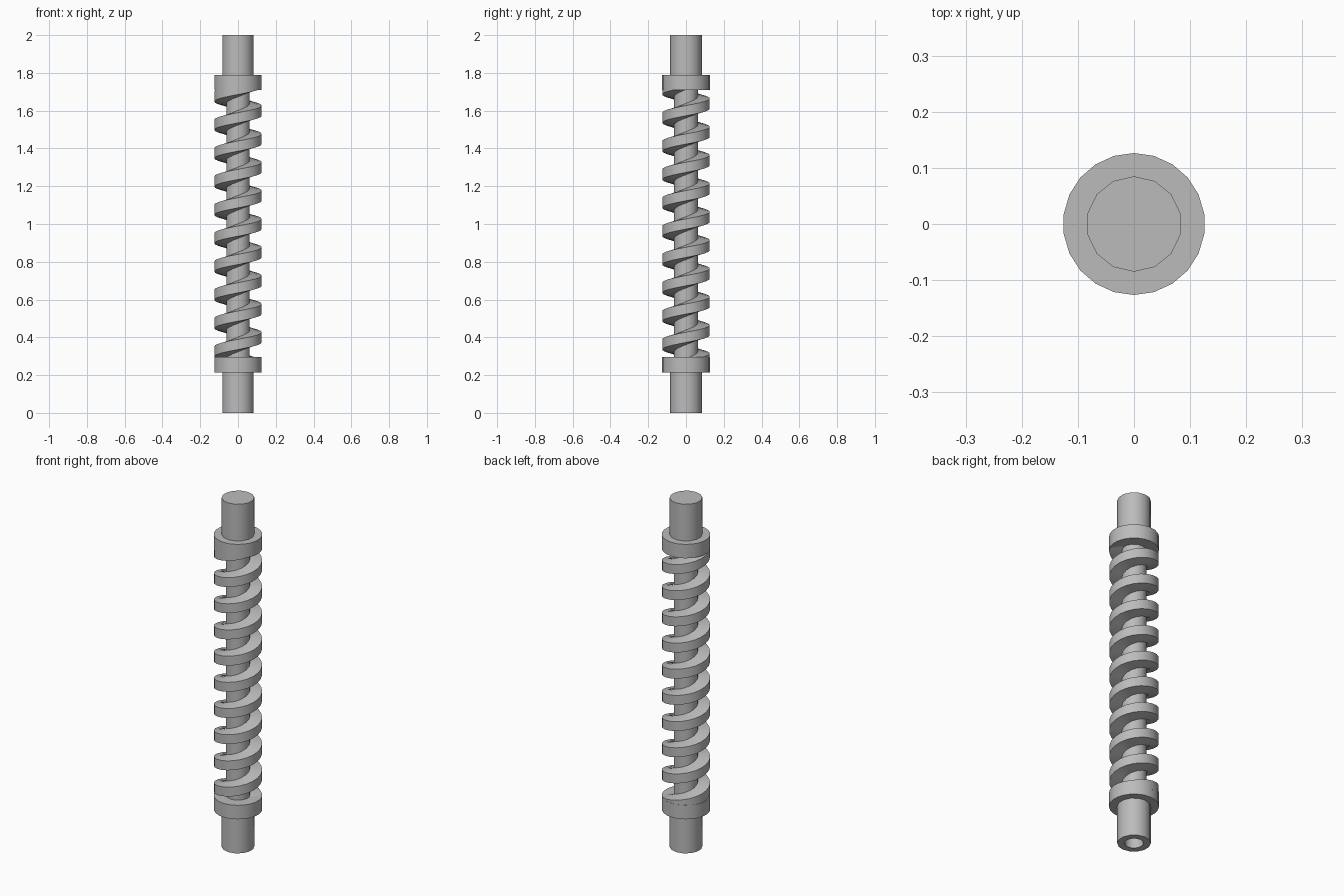
import bpy
import bmesh
from math import cos, sin, pi, radians

if "Cube" in bpy.data.objects:
    bpy.data.objects.remove(bpy.data.objects["Cube"], do_unlink=True)

# One plain steel colour
steel = bpy.data.materials.new("steel_grey")
steel.use_nodes = True
colour = (0.5, 0.5, 0.5, 1)
steel.diffuse_color = colour
steel.node_tree.nodes["Principled BSDF"].inputs["Base Color"].default_value = colour


def finish(name, bm):
    bmesh.ops.recalc_face_normals(bm, faces=bm.faces)
    mesh = bpy.data.meshes.new(name)
    bm.to_mesh(mesh)
    bm.free()
    mesh.materials.append(steel)
    obj = bpy.data.objects.new(name, mesh)
    bpy.context.collection.objects.link(obj)
    bpy.ops.object.select_all(action="DESELECT")
    obj.select_set(True)
    bpy.context.view_layer.objects.active = obj
    bpy.ops.object.shade_smooth_by_angle(angle=radians(30))
    return obj


def lathe(name, profile, sides):
    """Turn a (radius, height) profile round z and cap its open ends."""
    bm = bmesh.new()
    rings = []
    for r, z in profile:
        angles = [pi / 2 + 2 * pi * i / sides for i in range(sides)]
        rings.append([bm.verts.new((r * cos(a), r * sin(a), z)) for a in angles])
    for low, high in zip(rings, rings[1:]):
        for i in range(sides):
            j = (i + 1) % sides
            bm.faces.new((low[i], low[j], high[j], high[i]))
    bm.faces.new(rings[0])
    bm.faces.new(rings[-1])
    return finish(name, bm)


SHAFT, COLLAR, CORE = 0.085, 0.1265, 0.0635
SHAFT_SIDES, COLLAR_SIDES = 14, 22

# Shaft ends, the lower one with a blind bore
lathe("top_shaft", [(SHAFT, 1.75), (SHAFT, 2)], SHAFT_SIDES)
lathe("bottom_shaft",
      [(0.048, 0.17), (0.048, 0), (SHAFT, 0), (SHAFT, 0.25)], SHAFT_SIDES)

# Core and collars
lathe("core", [(CORE, 0.25), (CORE, 1.75)], SHAFT_SIDES)
for name, z in (("bottom_collar", 0.215), ("top_collar", 1.71)):
    lathe(name, [(COLLAR, z), (COLLAR, z + 0.08)], COLLAR_SIDES)

# Right-handed thread, its ends buried in the collars
PITCH, TURNS, STEPS = 0.15, 10, 22
section = [(0.055, -0.04), (0.1255, -0.027), (0.1255, 0.027), (0.055, 0.04)]
bm = bmesh.new()
loops = []
for i in range(TURNS * STEPS + 1):
    a = 2 * pi * i / STEPS
    z = 0.25 + PITCH * i / STEPS
    # keep the buried ends from poking through the outer collar faces
    loops.append([bm.verts.new((r * cos(a), r * sin(a),
                                min(max(z + dz, 0.22), 1.78)))
                  for r, dz in section])
for a, b in zip(loops, loops[1:]):
    for i in range(4):
        j = (i + 1) % 4
        bm.faces.new((a[i], a[j], b[j], b[i]))
bm.faces.new(loops[0])
bm.faces.new(loops[-1])
finish("thread", bm)
